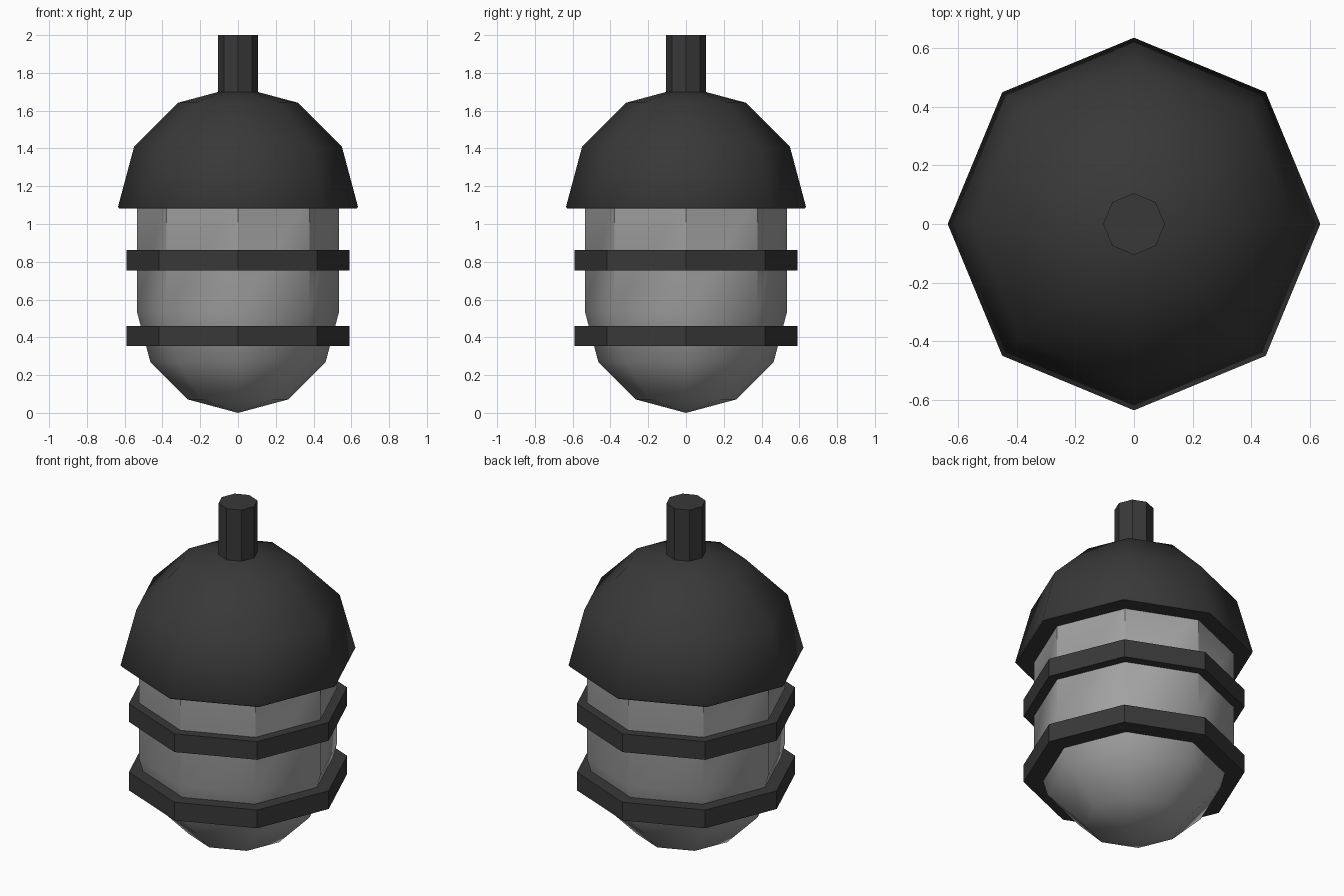
import bpy, bmesh, math

if "Cube" in bpy.data.objects:
    bpy.data.objects.remove(bpy.data.objects["Cube"])

SIDES = 8


def material(name, value):
    mat = bpy.data.materials.new(name)
    mat.diffuse_color = (value, value, value, 1)
    mat.use_nodes = True
    mat.node_tree.nodes["Principled BSDF"].inputs["Base Color"].default_value = mat.diffuse_color
    return mat


def lathe(name, profile, mat, smooth=False):
    """Revolve an (r, z) profile, listed bottom to top, into an eight-sided solid."""
    bm = bmesh.new()
    rings = []
    for r, z in profile:
        if r == 0:
            rings.append([bm.verts.new((0, 0, z))] * SIDES)
        else:
            rings.append([bm.verts.new((r * math.cos(i * math.tau / SIDES),
                                        r * math.sin(i * math.tau / SIDES), z))
                          for i in range(SIDES)])
    for low, high in zip(rings, rings[1:]):
        for i in range(SIDES):
            j = (i + 1) % SIDES
            corners = dict.fromkeys((low[i], low[j], high[j], high[i]))
            bm.faces.new(list(corners))
    # Close open ends with flat caps
    if profile[0][0] > 0:
        bm.faces.new(rings[0][::-1])
    if profile[-1][0] > 0:
        bm.faces.new(rings[-1])
    bmesh.ops.recalc_face_normals(bm, faces=bm.faces)
    mesh = bpy.data.meshes.new(name)
    bm.to_mesh(mesh)
    bm.free()
    mesh.materials.append(mat)
    obj = bpy.data.objects.new(name, mesh)
    bpy.context.collection.objects.link(obj)
    if smooth:
        bpy.ops.object.select_all(action='DESELECT')
        obj.select_set(True)
        bpy.context.view_layer.objects.active = obj
        bpy.ops.object.shade_smooth_by_angle(angle=math.radians(44))
    return obj


def dome(radius, base, direction):
    """Quarter-circle profile in 30 degree steps from the rim to the pole."""
    pts = [(radius * math.cos(math.radians(a)),
            base + direction * radius * math.sin(math.radians(a))) for a in (0, 30, 60)]
    return pts + [(0, base + direction * radius)]


dark = material("dark_metal", 0.04)
glass = material("grey_glass", 0.36)

# Glass bulb: rounded bottom, straight wall running up into the cap
lathe("glass_bulb", dome(0.535, 0.535, -1)[::-1] + [(0.535, 1.15)], glass, smooth=True)

# Domed cap with a thin rim
lathe("cap", [(0.63, 1.083)] + dome(0.635, 1.092, 1), dark, smooth=True)

# Two guard bands around the glass
for name, z in (("lower_band", 0.353), ("upper_band", 0.755)):
    lathe(name, [(0.59, z), (0.59, z + 0.107)], dark)

# Hanging rod
lathe("rod", [(0.105, 1.6), (0.105, 2.0)], dark)
